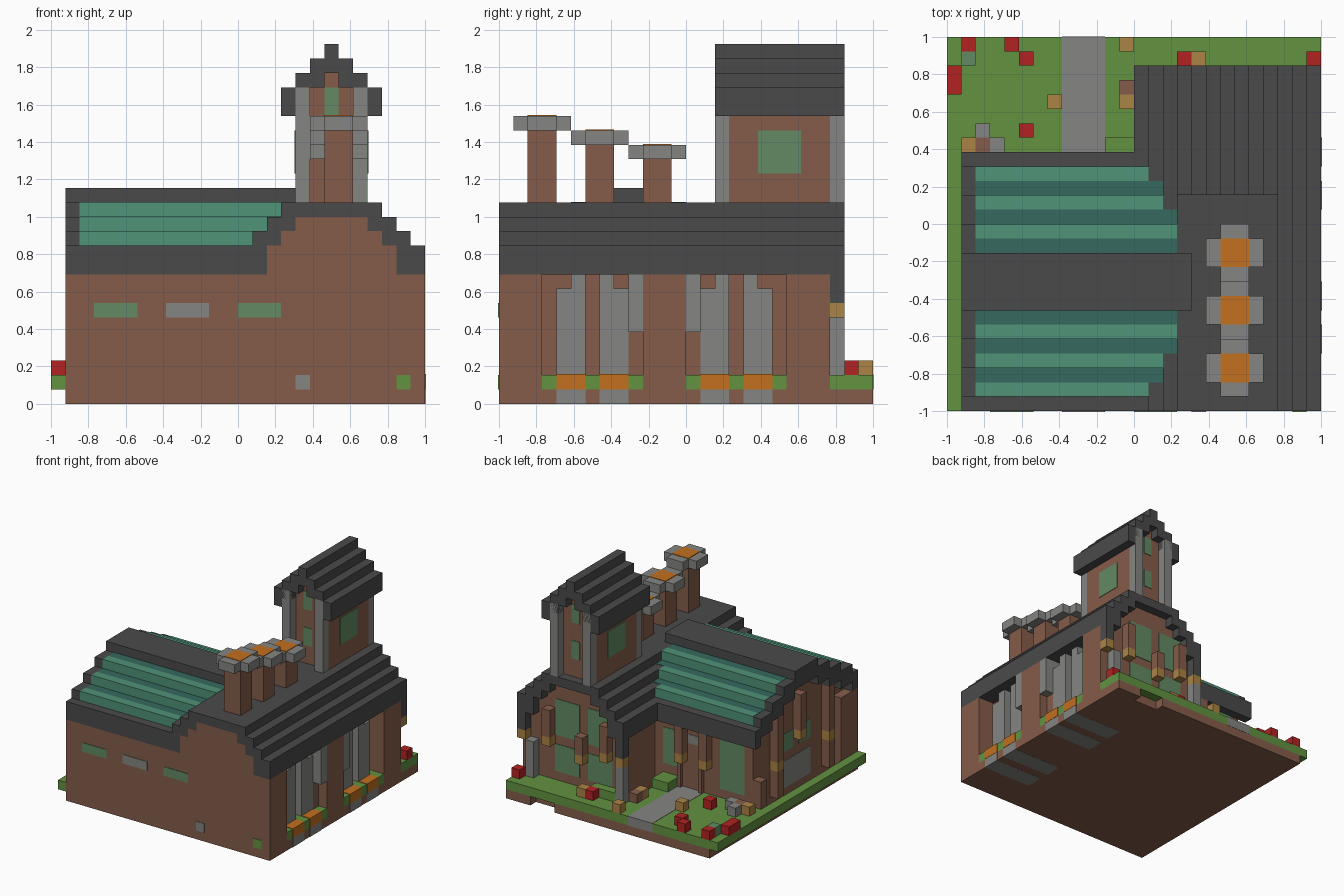
import bpy
import bmesh

old = bpy.data.objects.get("Cube")
if old:
    bpy.data.objects.remove(old, do_unlink=True)

UNIT = 1 / 13      # one block
THIN = 0.06        # half thickness of flush plates, in blocks


def linear(c):
    return c / 12.92 if c <= 0.04045 else ((c + 0.055) / 1.055) ** 2.4


def material(name, code):
    rgb = [linear(v / 255) for v in bytes.fromhex(code)]
    mat = bpy.data.materials.new(name)
    mat.use_nodes = True
    mat.diffuse_color = (*rgb, 1)
    shader = mat.node_tree.nodes["Principled BSDF"]
    shader.inputs["Base Color"].default_value = (*rgb, 1)
    shader.inputs["Roughness"].default_value = 0.9
    return mat


brown = material("brown brick", "855c4a")
slate = material("dark slate", "4a4a4a")
stone = material("grey stone", "858583")
grass = material("grass green", "629240")
glass = material("window green", "628a63")
teal = material("light teal", "4f9378")
deep_teal = material("deep teal", "35695f")
orange = material("orange", "c27020")
red = material("red", "b22222")
tan = material("tan", "ab8345")


def part(name, mat, *boxes):
    """One object from boxes given as (x0, x1, y0, y1, z0, z1) in blocks."""
    bm = bmesh.new()
    for x0, x1, y0, y1, z0, z1 in boxes:
        verts = bmesh.ops.create_cube(bm, size=1)["verts"]
        for v in verts:
            v.co.x = (x1 if v.co.x > 0 else x0) * UNIT - 1
            v.co.y = (y1 if v.co.y > 0 else y0) * UNIT - 1
            v.co.z = (z1 if v.co.z > 0 else z0) * UNIT
    mesh = bpy.data.meshes.new(name)
    bm.to_mesh(mesh)
    bm.free()
    mesh.materials.append(mat)
    obj = bpy.data.objects.new(name, mesh)
    bpy.context.collection.objects.link(obj)
    return obj


def plate_y(x0, x1, y, z0, z1):
    return (x0, x1, y - THIN, y + THIN, z0, z1)


def plate_x(x, y0, y1, z0, z1):
    return (x - THIN, x + THIN, y0, y1, z0, z1)


def blocks(*cells):
    return [(x, x + 1, y, y + 1, 2, 3) for x, y in cells]


# Ground
part("foundation", brown, (1, 26, 0, 25, 0, 1), (1, 20, 25, 26, 0, 1), (23, 26, 25, 26, 0, 1))
part("lawn", grass, (0, 1, 0, 26, 1, 2), (1, 13, 17, 26, 1, 2), (13, 26, 23, 26, 1, 2))
part("path", stone, (8, 11, 17, 26 + THIN / 2, 1, 2 + THIN / 2))

# Side wing walls, stepped under the roof
wing_tops = [11, 12, 12, 13, 13, 14, 14, 15, 15]
wing_tops += wing_tops[::-1]
wing_ends = [14, 14, 15, 15, 16, 16, 16, 17, 17]
wing_ends += wing_ends[::-1]
part("wing_walls", brown, (1, 14, 0, 1, 1, 9), (1, 2, 1, 3, 1, 9),
     *[(2, 14, y, y + 1, 1, top - 2) for y, top in enumerate(wing_tops) if y < 17])

# Side wing roof: slate rim and ridge, striped glazing between
rim, light_rows, deep_rows = [], [], []
for y, top in enumerate(wing_tops):
    row = (2, wing_ends[y], y, y + 1, top - 2, top + THIN / 2)
    rim.append((1, 2, y, y + 1, top - 2, top))
    step = min(y, 17 - y)
    if step == 0 or step > 6:
        rim.append((*row[:5], top))
    elif step % 2:
        light_rows.append(row)
    else:
        deep_rows.append(row)
part("wing_roof", slate, *rim)
part("roof_glazing_light", teal, *light_rows)
part("roof_glazing_deep", deep_teal, *deep_rows)

# Main hall: stepped wall and roof columns
half_tops = [11, 12, 13, 14, 14, 14]
half_lows = [9, 9, 11, 12, 13, 13]
hall_tops = half_tops + [14] + half_tops[::-1]
hall_lows = half_lows + [13] + half_lows[::-1]
roof_columns, wall_columns = [], []
for i, (top, low) in enumerate(zip(hall_tops, hall_lows)):
    x = 13 + i
    roof_columns.append((x, x + 1, 0, 24, low, top))
    if 0 < i < 11:
        wall_columns.append((x, x + 1, 0, 23, 1, low))
part("hall_roof", slate, *roof_columns)
part("hall_walls", brown, *wall_columns,
     *[(24, 26, y, y + 3, 1, 9) for y in (0, 10, 20)])
part("eave_brackets", slate, *[(x, x + 1, 23, 24, 7, 9) for x in (13, 25)])

# Recessed bays on the right side, second one mirrored
columns, beds, flowers, paving, fillers = [], [], [], [], []
for start in (3, 13):
    beds.append((24, 26, start, start + 7, 1, 2))
    for off in (1, 4):
        a = start + off
        inner = a + 1 if off == 1 else a
        outer = a if off == 1 else a + 1
        columns.append((24, 25, inner, inner + 1, 2, 9))
        columns.append((24, 25, outer, outer + 1, 2, 8))
        flowers.append((25, 26 + THIN, a, a + 2, 1, 2 + THIN))
        paving.append((20, 26 + THIN / 2, a, a + 2, -THIN / 4, 1))
for y in (9, 13):
    columns.append((24, 26, y, y + 1, 5, 9))
    fillers.append((24, 25, y, y + 1, 2, 5))
part("bay_columns", stone, *columns)
part("bay_fillers", brown, *fillers)
part("bay_beds", grass, *beds)
part("bay_flowers", orange, *flowers)
part("bay_paving", stone, *paving)

# Front wall panels
part("front_windows", glass, plate_y(3, 6, 0, 6, 7), plate_y(13, 16, 0, 6, 7))
part("front_stone_panels", stone, plate_y(8, 11, 0, 6, 7), plate_y(17, 18, 0, 1, 2))
part("front_moss_panel", grass, plate_y(24, 25, 0, 1, 2))

# Rear gable and courtyard windows
part("hall_rear_windows", glass,
     *[plate_y(a, b, 23, low, high) for a, b in ((15, 18), (19, 22))
       for low, high in ((3, 6), (7, 11))])
part("wing_rear_windows", glass, plate_y(3, 6, 17, 3, 9), plate_y(11, 13, 17, 4, 8))
part("door_sign", stone, plate_y(8, 11, 17, 7, 8))
part("door_frame", brown, (8, 8.4, 17, 17.4, 2, 7), (10.6, 11, 17, 17.4, 2, 7))
part("wing_end_windows", glass, plate_x(2, 7, 9, 6, 8), plate_x(2, 10, 12, 6, 8))
part("wing_end_panel", stone, plate_x(2, 7, 12, 2, 5))

# Corner posts, hanging posts and lanterns
part("corner_posts", stone, *[(x, x + 1, 23, 24, 2, 6) for x in (13, 24)])
posts, lanterns = [], []
for x, y, low, high in ((22, 23, 7, 10), (18, 23, 6, 8), (15, 23, 7, 10),
                        (10, 17, 6, 9), (7, 17, 6, 9),
                        (1, 4, 6, 11), (1, 13, 6, 11), (1, 9, 8, 12)):
    posts.append((x, x + 1, y, y + 1, low, high))
    lanterns.append((x, x + 1, y, y + 1, low - 1, low))
lanterns += [(x, x + 1, 23, 24, 6, 7) for x in (13, 25)]
part("hanging_posts", brown, *posts)
part("lanterns", tan, *lanterns)
part("wing_end_posts", brown, *[(1, 2, y, y + 1, 2, 5) for y in (4, 13, 16)])

# Tower
part("tower_walls", brown, (17, 22, 16, 23, 14, 21), (18, 21, 16, 23, 21, 22), (19, 20, 16, 23, 22, 23))
part("tower_posts", stone, *[(x, x + 1, y, y + 1, 14, 22) for x in (17, 21) for y in (15, 23)])
part("tower_roof", slate,
     *[box for i in range(3) for box in (
         (16 + i, 17 + i, 15, 24, 20 + i, 22 + i),
         (22 - i, 23 - i, 15, 24, 20 + i, 22 + i))],
     (19, 20, 15, 24, 23, 25))
part("tower_windows", glass,
     *[plate_y(19, 20, y, low, low + 2) for y in (16, 23) for low in (16, 20)],
     *[plate_x(x, 18, 21, 16, 19) for x in (17, 22)])

# Row of three chimneys, falling toward the rear
stems, caps, embers = [], [], []
for i in range(3):
    y, top = 2 + 4 * i, 19 - i
    stems.append((19, 21, y, y + 2, 14, top))
    caps += [(18, 22, y, y + 2, top, top + 1), (19, 21, y - 1, y + 3, top, top + 1)]
    embers.append((19, 21, y, y + 2, top + 0.5, top + 1 + THIN))
part("chimney_stems", brown, *stems)
part("chimney_caps", stone, *caps)
part("chimney_embers", orange, *embers)

# Garden blocks
part("red_flowers", red, *blocks((1, 25), (4, 25), (5, 24), (0, 22), (0, 23), (5, 19), (16, 24), (25, 24)))
part("tan_pots", tan, *blocks((12, 25), (17, 24), (7, 21), (1, 18), (12, 21)))
part("brown_pots", brown, *blocks((12, 22), (2, 18)))
part("garden_stones", stone, *blocks((2, 19), (3, 18)))
part("pale_bush", glass, *blocks((1, 24)))
part("hedges", grass, (11, 13, 17, 19, 2, 3), (14, 17, 23, 24, 2, 3))
